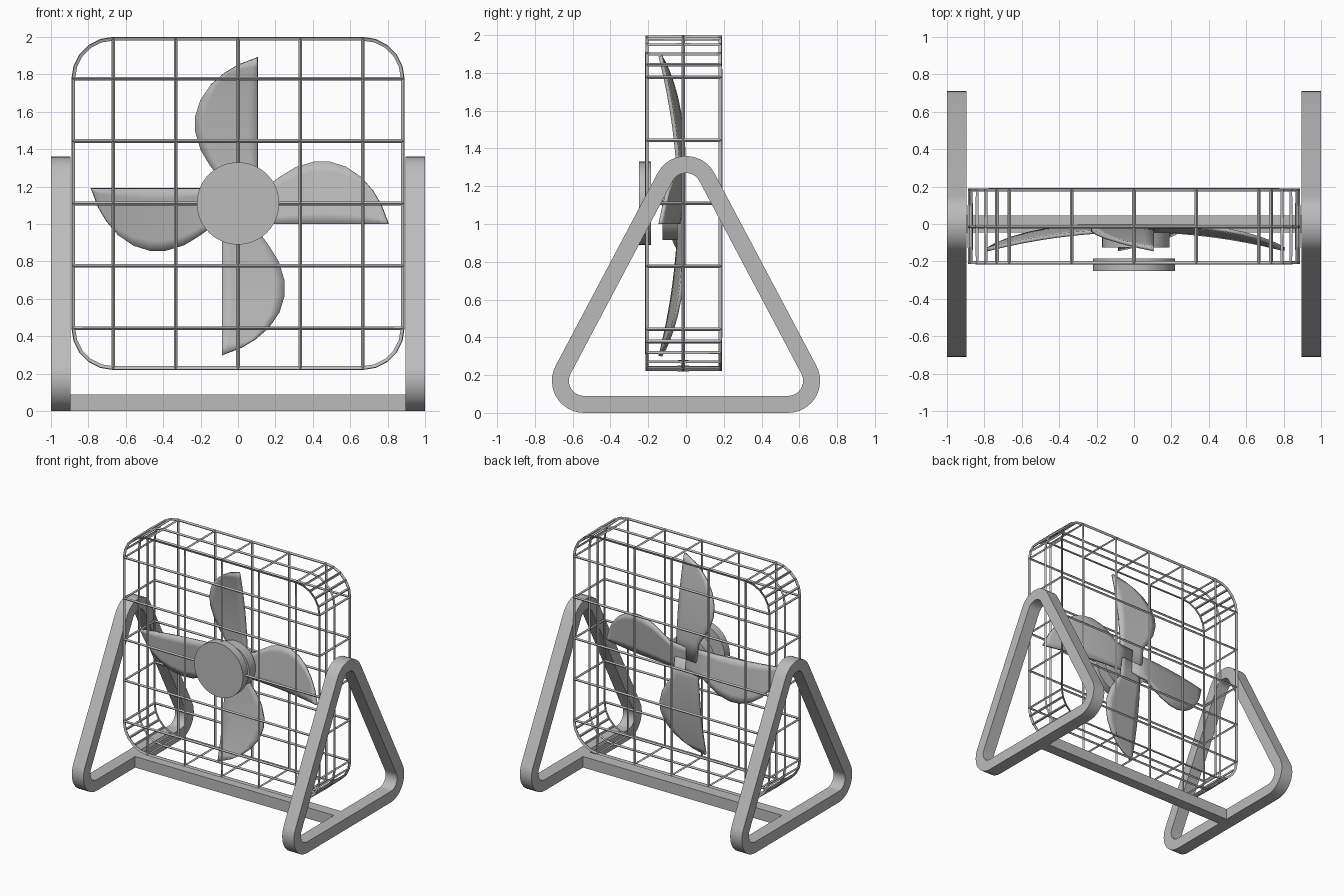
import bpy, bmesh
from math import pi, sin, cos, radians
from mathutils import Matrix, Vector

cube = bpy.data.objects.get("Cube")
if cube:
    bpy.data.objects.remove(cube)

grey = bpy.data.materials.new("painted grey metal")
grey.use_nodes = True
grey.diffuse_color = (0.5, 0.5, 0.5, 1)
grey.node_tree.nodes["Principled BSDF"].inputs["Base Color"].default_value = (0.5, 0.5, 0.5, 1)


def finish(name, bm, smooth=True):
    """Turn a bmesh into a named, coloured object."""
    bmesh.ops.recalc_face_normals(bm, faces=bm.faces)
    mesh = bpy.data.meshes.new(name)
    bm.to_mesh(mesh)
    bm.free()
    mesh.materials.append(grey)
    obj = bpy.data.objects.new(name, mesh)
    bpy.context.collection.objects.link(obj)
    if smooth:
        bpy.ops.object.select_all(action="DESELECT")
        obj.select_set(True)
        bpy.context.view_layer.objects.active = obj
        bpy.ops.object.shade_smooth_by_angle(angle=radians(30))
    return obj


def box(name, low, high):
    bm = bmesh.new()
    bmesh.ops.create_cube(bm, size=1)
    low, high = Vector(low), Vector(high)
    for v in bm.verts:
        v.co = (low + high) / 2 + v.co * (high - low)
    return finish(name, bm, False)


def disc(name, x, z, radius, y0, y1):
    bm = bmesh.new()
    place = Matrix.Translation((x, (y0 + y1) / 2, z)) @ Matrix.Rotation(pi / 2, 4, "X")
    bmesh.ops.create_cone(bm, cap_ends=True, segments=48, radius1=radius,
                          radius2=radius, depth=y1 - y0, matrix=place)
    return finish(name, bm)


# Wire cage: rounded box, cut into a lattice, turned into wires
HALF, STEP, MID_Z = 0.88, 1 / 3, 1.11
bm = bmesh.new()
bmesh.ops.create_cube(bm, size=2)
for v in bm.verts:
    v.co = (v.co.x * HALF, -0.0125 + v.co.y * 0.195, v.co.z * HALF)
corners = [e for e in bm.edges if abs(e.verts[0].co.y - e.verts[1].co.y) > 0.1]
bmesh.ops.bevel(bm, geom=corners, offset=HALF - 2 * STEP, offset_type="OFFSET",
                segments=5, profile=0.5, affect="EDGES")


def cut(point, normal):
    bmesh.ops.bisect_plane(bm, geom=bm.verts[:] + bm.edges[:] + bm.faces[:],
                           dist=0.001, plane_co=point, plane_no=normal)


for i in range(-2, 3):
    cut((i * STEP, 0, 0), (1, 0, 0))
    cut((0, 0, i * STEP), (0, 0, 1))
cut((0, -0.015, 0), (0, 1, 0))
cage = finish("wire_cage", bm, False)
cage.location.z = MID_Z
wire = cage.modifiers.new("wires", "WIREFRAME")
wire.thickness = 0.02
wire.offset = 0
wire.use_even_offset = True


# Side stands: rounded triangular loops
def rounded_triangle(radius, steps=12):
    arcs = [((0.54, 0.17), -90, 28), ((0, 1.19), 28, 152), ((-0.54, 0.17), 152, 270)]
    loop = []
    for (cy, cz), start, end in arcs:
        for k in range(steps + 1):
            a = radians(start + (end - start) * k / steps)
            loop.append((cy + radius * cos(a), cz + radius * sin(a)))
    return loop


def stand(name, x0, x1):
    bm = bmesh.new()
    rings = [[bm.verts.new((x, y, z)) for y, z in rounded_triangle(r)]
             for x, r in ((x0, 0.17), (x1, 0.17), (x1, 0.08), (x0, 0.08))]
    n = len(rings[0])
    for a, b in zip(rings, rings[1:] + rings[:1]):
        for i in range(n):
            j = (i + 1) % n
            bm.faces.new((a[i], a[j], b[j], b[i]))
    return finish(name, bm)


stand("left_stand", 0.895, 1.0)
stand("right_stand", -1.0, -0.895)
box("base_bar", (-0.9, -0.045, 0), (0.9, 0.045, 0.09))

# Front cap and hub
AXIS_X, AXIS_Z = 0.01, 1.095
disc("front_cap", 0, MID_Z, 0.22, -0.25, -0.185)
disc("hub", AXIS_X, AXIS_Z, 0.18, -0.125, -0.045)

# Blades: (distance from axis, reach of the curved edge)
OUTLINE = [(0, 0.095), (0.15, 0.11), (0.22, 0.16), (0.3, 0.208), (0.4, 0.238),
           (0.48, 0.238), (0.57, 0.21), (0.65, 0.155), (0.71, 0.085), (0.755, 0.01)]
EDGE, COLS = -0.095, 6


def blade(name, angle):
    bm = bmesh.new()
    rows = []
    for r, reach in OUTLINE:
        row = []
        for k in range(COLS + 1):
            f = k / COLS
            t = EDGE + (reach - EDGE) * f
            d = r * (1.053 - 0.053 * f)
            y = -0.035 - 0.1 * (d / 0.79) ** 2 + 0.12 * (t - EDGE)
            row.append(bm.verts.new((-t, y, d)))
        rows.append(row)
    for a, b in zip(rows, rows[1:]):
        for k in range(COLS):
            bm.faces.new((a[k], a[k + 1], b[k + 1], b[k]))
    obj = finish(name, bm)
    obj.location = (AXIS_X, 0, AXIS_Z)
    obj.rotation_euler.y = angle
    thick = obj.modifiers.new("thickness", "SOLIDIFY")
    thick.thickness = 0.02
    thick.offset = 0


for i, side in enumerate(("top", "left", "bottom", "right")):
    blade(side + "_blade", i * pi / 2)
